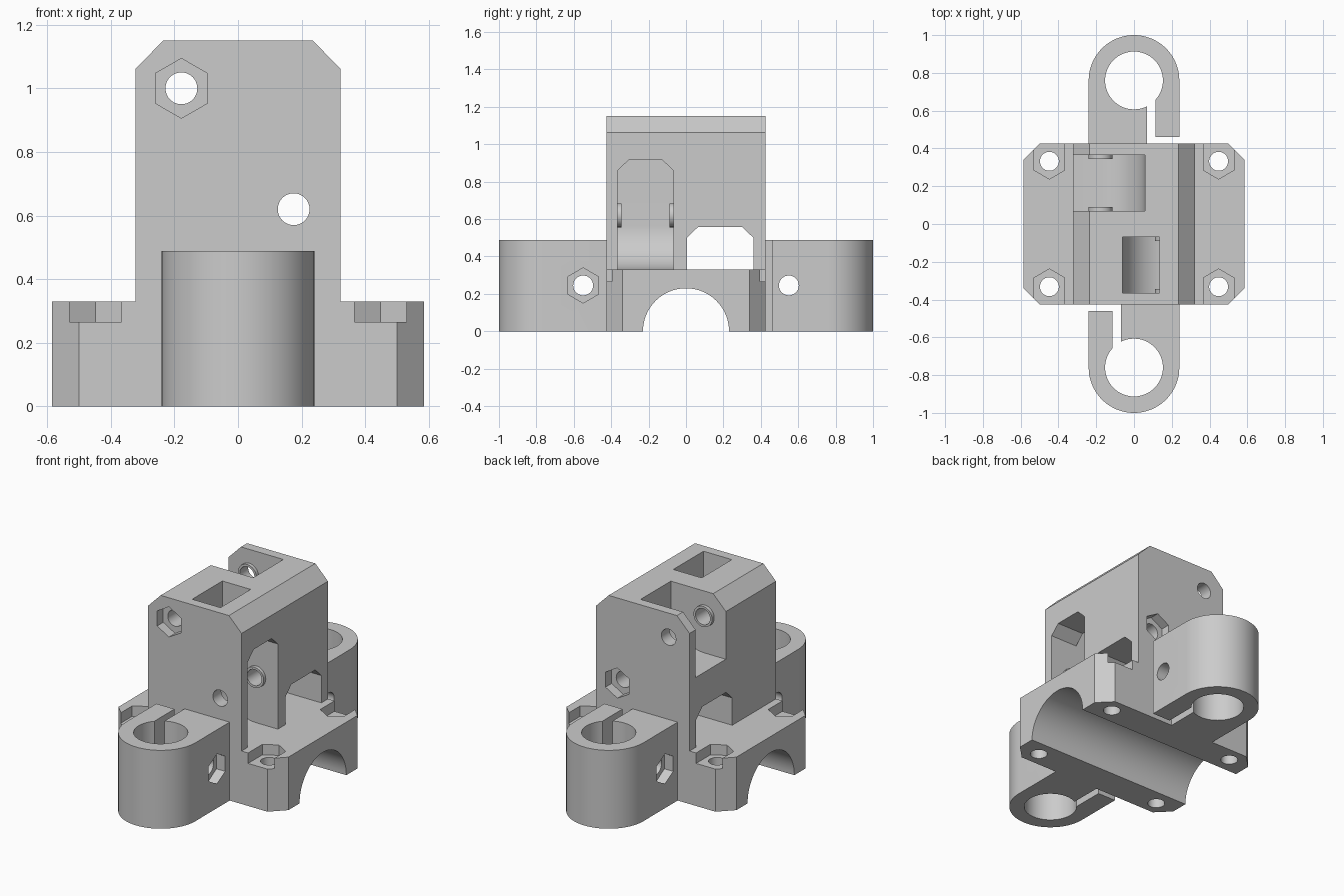
import bpy, bmesh
from math import sin, cos, pi, radians

cube = bpy.data.objects.get("Cube")
if cube:
    bpy.data.objects.remove(cube, do_unlink=True)

grey = bpy.data.materials.new("plain_grey")
grey.use_nodes = True
color = (0.6, 0.6, 0.6, 1)
grey.diffuse_color = color
grey.node_tree.nodes["Principled BSDF"].inputs["Base Color"].default_value = color


def prism(name, points, axis, low, high, turn=1):
    """Extrude a 2D outline along an axis; turn=-1 spins it half a turn about z."""
    place = {"x": lambda a, b, t: (t, a, b),
             "y": lambda a, b, t: (a, t, b),
             "z": lambda a, b, t: (a, b, t)}[axis]
    bm = bmesh.new()
    rings = []
    for t in (low, high):
        ring = []
        for a, b in points:
            x, y, z = place(a, b, t)
            ring.append(bm.verts.new((x * turn, y * turn, z)))
        rings.append(ring)
        bm.faces.new(ring)
    n = len(points)
    for i in range(n):
        j = (i + 1) % n
        bm.faces.new((rings[0][i], rings[0][j], rings[1][j], rings[1][i]))
    bmesh.ops.recalc_face_normals(bm, faces=bm.faces)
    mesh = bpy.data.meshes.new(name)
    bm.to_mesh(mesh)
    bm.free()
    mesh.materials.append(grey)
    obj = bpy.data.objects.new(name, mesh)
    bpy.context.collection.objects.link(obj)
    return obj


def arc(ca, cb, r, start, end, steps):
    return [(ca + r * cos(radians(start + (end - start) * i / steps)),
             cb + r * sin(radians(start + (end - start) * i / steps)))
            for i in range(steps + 1)]


def circle(ca, cb, r, n=48):
    return arc(ca, cb, r, 0, 360 * (n - 1) / n, n - 1)


def hexagon(ca, cb, r=0.094):
    return arc(ca, cb, r, 30, 330, 5)


def rect(a0, a1, b0, b1):
    return [(a0, b0), (a1, b0), (a1, b1), (a0, b1)]


def combine(target, operation, *tools):
    for tool in tools:
        mod = target.modifiers.new("cut", "BOOLEAN")
        mod.operation, mod.solver, mod.object = operation, "EXACT", tool
        bpy.ops.object.select_all(action="DESELECT")
        bpy.context.view_layer.objects.active = target
        target.select_set(True)
        bpy.ops.object.modifier_apply(modifier=mod.name)
        bpy.data.objects.remove(tool, do_unlink=True)


# Base block with chamfered corners
W, D, BASE = 0.585, 0.425, 0.33
body = prism("carriage_body", [(-W, -0.34), (-0.5, -D), (0.5, -D), (W, -0.34),
                               (W, 0.34), (0.5, D), (-0.5, D), (-W, 0.34)], "z", 0, BASE)

# Tower with chamfered top edges
T, TOP = 0.322, 1.15
combine(body, "UNION", prism("tower", [(-T, 0.25), (T, 0.25), (T, 1.062), (0.235, TOP),
                                       (-0.235, TOP), (-T, 1.062)], "y", -D, D))

# Rounded clamp arms at both ends
for turn in (1, -1):
    outline = arc(0, 0.76, 0.24, 0, 180, 40) + [(-0.24, 0.3), (0.24, 0.3)]
    combine(body, "UNION", prism("clamp_arm", outline, "z", 0, 0.488, turn))

# Half-round channel under the base, running side to side
combine(body, "DIFFERENCE", prism("channel", circle(0, 0, 0.23, 64), "x", -1, 1))

# Clamp bores, slits, screw holes and nut recesses
for turn in (1, -1):
    combine(body, "DIFFERENCE",
            prism("bore", circle(0, 0.76, 0.153, 64), "z", -1, 1, turn),
            prism("slit", rect(0.07, 0.115, D, 0.7), "z", -1, 0.6, turn),
            prism("gap", rect(0.09, 0.4, D, 0.46), "z", -1, 0.6, turn),
            prism("clamp_screw", circle(0.55, 0.245, 0.053), "x", -0.5, 0.5, turn),
            prism("clamp_nut", hexagon(0.55, 0.245), "x", -0.5, -0.18, turn))

# Base bolts with nut recesses open to the front and back
for turn in (1, -1):
    for x in (-0.448, 0.448):
        nut = [(x - 0.081, 0.5), (x - 0.081, 0.285), (x, 0.238),
               (x + 0.081, 0.285), (x + 0.081, 0.5)]
        combine(body, "DIFFERENCE",
                prism("bolt", circle(x, 0.332, 0.05), "z", -1, 0.5, turn),
                prism("bolt_nut", nut, "z", 0.265, 0.5, turn))

# Tunnel through the tower foot
combine(body, "DIFFERENCE", prism("tunnel", [(0.005, BASE), (0.36, BASE), (0.36, 0.5),
                                             (0.3, 0.558), (0.065, 0.558), (0.005, 0.5)],
                                  "x", -0.5, 0.5))

# Lower pulley pocket: rounded back, chamfered roof and shaft up to the top
P0, P1, R = -0.365, -0.068, 0.235
UX, UZ, LX, LZ = -0.178, 1.0, 0.175, 0.62
outline = arc(LX, BASE + R, R, 270, 180, 24) + [(LX - R, 0.86), (0.5, 0.86), (0.5, BASE)]
combine(body, "DIFFERENCE",
        prism("lower_pocket", outline, "y", P0, P1),
        prism("pocket_roof", [(P0, 0.8), (P1, 0.8), (P1, 0.86), (P1 - 0.06, 0.917),
                              (P0 + 0.06, 0.917), (P0, 0.86)], "x", LX - R, 0.5),
        prism("shaft", rect(LX - R, 0.135, P0, P1), "z", 0.7, 1.3))

# Upper pulley pocket, open to the side and the top
outline = arc(UX, UZ, R, 270, 360, 24) + [(UX + R, 1.3), (-0.5, 1.3), (-0.5, UZ - R)]
combine(body, "DIFFERENCE", prism("upper_pocket", outline, "y", -P1, -P0))

# Spacer rims on the pocket walls
for x, z, y0, y1 in ((LX, LZ, P0, P1), (UX, UZ, -P1, -P0)):
    for a, b in ((y0 - 0.02, y0 + 0.021), (y1 - 0.021, y1 + 0.02)):
        combine(body, "UNION", prism("rim", circle(x, z, 0.064), "y", a, b))

# Pulley axles and their nut recesses
combine(body, "DIFFERENCE",
        prism("lower_axle", circle(LX, LZ, 0.05), "y", -1, 1),
        prism("upper_axle", circle(UX, UZ, 0.05), "y", -1, 1),
        prism("lower_nut", hexagon(LX, LZ), "y", 0.365, 1),
        prism("upper_nut", hexagon(UX, UZ), "y", -1, -0.365))

bpy.ops.object.select_all(action="DESELECT")
body.select_set(True)
bpy.context.view_layer.objects.active = body
bpy.ops.object.shade_smooth_by_angle(angle=radians(25))
